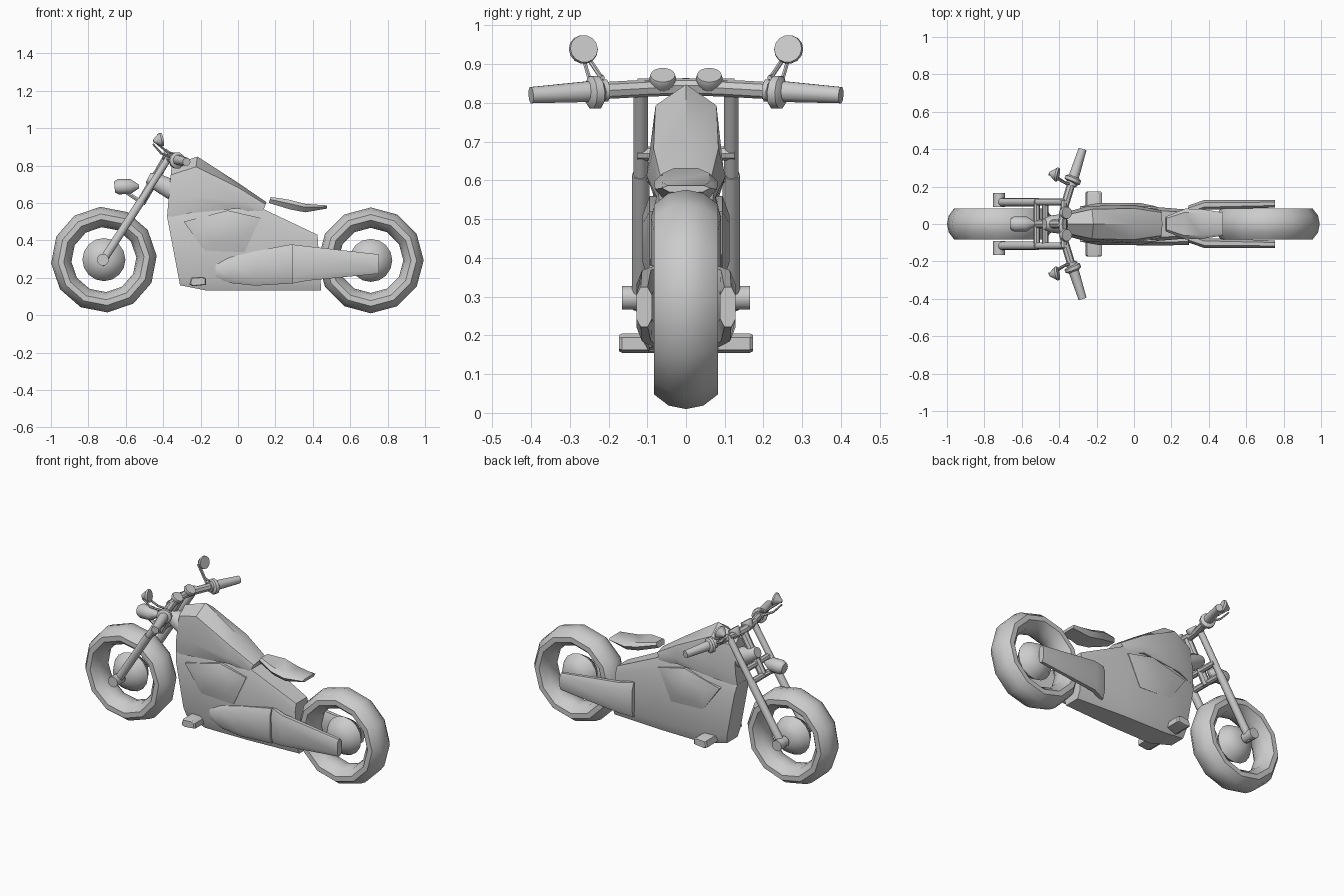
import bpy, bmesh, math
from mathutils import Vector

cube = bpy.data.objects.get("Cube")
if cube:
    bpy.data.objects.remove(cube, do_unlink=True)

grey = bpy.data.materials.new("plain grey")
grey.use_nodes = True
grey.diffuse_color = (0.6, 0.6, 0.6, 1)
grey.node_tree.nodes["Principled BSDF"].inputs["Base Color"].default_value = (0.6, 0.6, 0.6, 1)


def skin(name, rings, angle=40, closed=False):
    """Join equal rings of points into a surface, capped unless closed."""
    bm = bmesh.new()
    loops = [[bm.verts.new(p) for p in ring] for ring in rings]
    n = len(loops[0])
    pairs = list(zip(loops, loops[1:]))
    if closed:
        pairs.append((loops[-1], loops[0]))
    else:
        bm.faces.new(loops[0])
        bm.faces.new(loops[-1])
    for a, b in pairs:
        for i in range(n):
            j = (i + 1) % n
            bm.faces.new((a[i], a[j], b[j], b[i]))
    bmesh.ops.recalc_face_normals(bm, faces=bm.faces)
    mesh = bpy.data.meshes.new(name)
    bm.to_mesh(mesh)
    bm.free()
    mesh.materials.append(grey)
    ob = bpy.data.objects.new(name, mesh)
    bpy.context.collection.objects.link(ob)
    bpy.ops.object.select_all(action="DESELECT")
    ob.select_set(True)
    bpy.context.view_layer.objects.active = ob
    bpy.ops.object.shade_smooth_by_angle(angle=math.radians(angle))
    return ob


def tube(name, points, radii, n=10):
    """Round bar through points with a radius at each."""
    points = [Vector(p) for p in points]
    rings = []
    for i, (p, r) in enumerate(zip(points, radii)):
        d = points[min(i + 1, len(points) - 1)] - points[max(i - 1, 0)]
        q = d.to_track_quat("Z", "Y")
        rings.append([p + q @ Vector((r * math.cos(t), r * math.sin(t), 0))
                      for t in (math.tau * k / n for k in range(n))])
    return skin(name, rings)


def loft(name, sections, outline, angle=40):
    """Sections (x_low, z_low, x_top, z_top, half_width, y) with an outline of (width, height)."""
    full = outline + [(-w, t) for w, t in reversed(outline) if w > 0]
    rings = [[(a + (c - a) * t, y + w * h, b + (d - b) * t) for w, t in full]
             for a, b, c, d, h, y in sections]
    return skin(name, rings, angle)


def wheel(name, x, z, turn):
    # Tyre: half profile of (y, radius), mirrored, swept in twelve steps
    half = [(0, .283), (.045, .274), (.083, .245), (.083, .215), (.045, .182)]
    prof = half + [(0, .174)] + [(-y, r) for y, r in reversed(half[1:])]
    rings = []
    for k in range(12):
        a = math.tau * k / 12 + math.radians(turn)
        rings.append([(x + r * math.cos(a), y, z + r * math.sin(a)) for y, r in prof])
    skin(name + "_tyre", rings, 50, closed=True)
    # Domed hub
    tube(name + "_hub", [(x, y, z) for y in (-.07, -.05, 0, .05, .07)],
         [.035, .085, .115, .085, .035], 16)


wheel("front_wheel", -.717, .297, 4)
wheel("rear_wheel", .71, .293, 0)

# Main body and tank
rounded = [(.75, 0), (1, .14), (1, .85), (.8, 1)]
loft("body", [(-.31, .16, -.38, .53, .065, 0), (-.17, .132, -.2, .57, .095, 0),
              (.12, .132, .13, .57, .09, 0), (.445, .132, .425, .43, .065, 0)], rounded)
loft("tank", [(-.38, .52, -.355, .8, .06, 0), (-.26, .545, -.217, .848, .096, 0),
              (0, .57, 0, .708, .102, 0), (.126, .535, .152, .604, .075, 0)],
     [(.85, 0), (1, .3), (.82, .82), (0, 1)])

# Seat with a dip and a flat tail
loft("seat", [(.165, .6, .175, .632, .04, 0), (.28, .565, .27, .618, .082, 0),
              (.36, .55, .36, .595, .08, 0), (.475, .57, .475, .587, .062, 0)],
     [(.7, 0), (1, .6), (.75, 1)])

# Single pod in front of the right swing arm
oval = [(.45, 0), (1, .2), (1, .8), (.45, 1)]
loft("exhaust_pod", [(-.12, .2, -.12, .275, .02, -.08), (-.04, .172, -.04, .31, .032, -.08),
                     (.09, .158, .09, .342, .036, -.08), (.295, .17, .29, .38, .032, -.08)], oval)

engine = [(-.29, .5), (-.055, .56), (.12, .52), (.035, .337), (-.18, .345)]
for side, s in (("left", 1), ("right", -1)):
    # Raised engine covers
    rings = []
    for y, k in ((.06, 1), (.094, 1), (.112, .55)):
        rings.append([(-.07 + (x + .07) * k, s * y, .45 + (z - .45) * k) for x, z in engine])
    skin(side + "_engine_cover", rings, 50)
    # Swing arm, foot peg
    loft(side + "_swing_arm", [(.293, .17, .29, .378, .024, s * .075),
                               (.375, .185, .375, .368, .026, s * .102),
                               (.755, .222, .755, .325, .02, s * .108)], oval)
    skin(side + "_foot_peg", [[(-.215 + .045 * k * i, y, .18 + .025 * k * j)
                              for i, j in ((-1, -.6), (-.6, -1), (1, -.7), (1, .6), (.6, 1), (-.8, .8))]
                             for y, k in ((s * .05, 1), (s * .165, 1), (s * .173, .85))], 30)
    # Fork leg: thicker slider below, thinner tube above
    y = s * .117
    tube(side + "_fork_slider", [(-.735, y, .272), (-.515, y, .615)], [.023, .023], 10)
    tube(side + "_fork_tube", [(-.515, y, .615), (-.365, y, .85)], [.019, .019], 10)
    tube(side + "_axle_cap", [(-.722, s * .09, .297), (-.722, s * .165, .297)], [.032, .032], 10)
    # Grip with flange, bar and mirror
    tube(side + "_grip", [(-.337, s * .205, .832), (-.275, s * .4, .82)], [.03, .022], 10)
    tube(side + "_flange", [(-.335, s * .22, .829), (-.331, s * .227, .828),
                            (-.324, s * .245, .827), (-.32, s * .255, .827)],
         [.03, .044, .044, .028], 10)
    tube(side + "_mirror_stem", [(-.345, s * .215, .865), (-.375, s * .222, .87),
                                 (-.435, s * .255, .92)], [.006, .006, .006], 6)
    tube(side + "_lever", [(-.36, s * .215, .845), (-.41, s * .25, .865),
                           (-.455, s * .265, .915)], [.008, .006, .005], 6)
    tube(side + "_mirror", [(-.452, s * .272, .93), (-.435, s * .268, .934),
                            (-.415, s * .265, .938), (-.405, s * .263, .94)],
         [.008, .022, .038, .036], 14)
    # Gauge dial tilted to the rider
    tube(side + "_gauge", [(-.385, s * .06, .835), (-.365, s * .06, .862),
                           (-.358, s * .06, .872)], [.02, .035, .032], 14)

# Handlebar, clamps and steering neck
tube("handlebar", [(-.337, -.21, .832), (-.37, -.1, .838), (-.385, 0, .842),
                   (-.37, .1, .838), (-.337, .21, .832)], [.022] * 5, 8)
for label, x, z in (("top", -.375, .845), ("upper", -.475, .67), ("lower", -.52, .61)):
    tube(label + "_fork_clamp", [(x, -.125, z), (x, .125, z)], [.018, .018], 8)
tube("steering_stem", [(-.52, 0, .6), (-.38, 0, .84)], [.024, .024], 8)
tube("steering_neck", [(-.48, 0, .735), (-.45, 0, .72), (-.33, 0, .66)], [.03, .045, .06], 10)

# Headlight and its bracket
tube("headlight", [(-.66, 0, .685), (-.64, 0, .687), (-.575, 0, .688), (-.53, 0, .688)],
     [.03, .041, .04, .01], 12)
tube("headlight_bracket", [(-.6, 0, .66), (-.53, 0, .612)], [.012, .012], 6)
